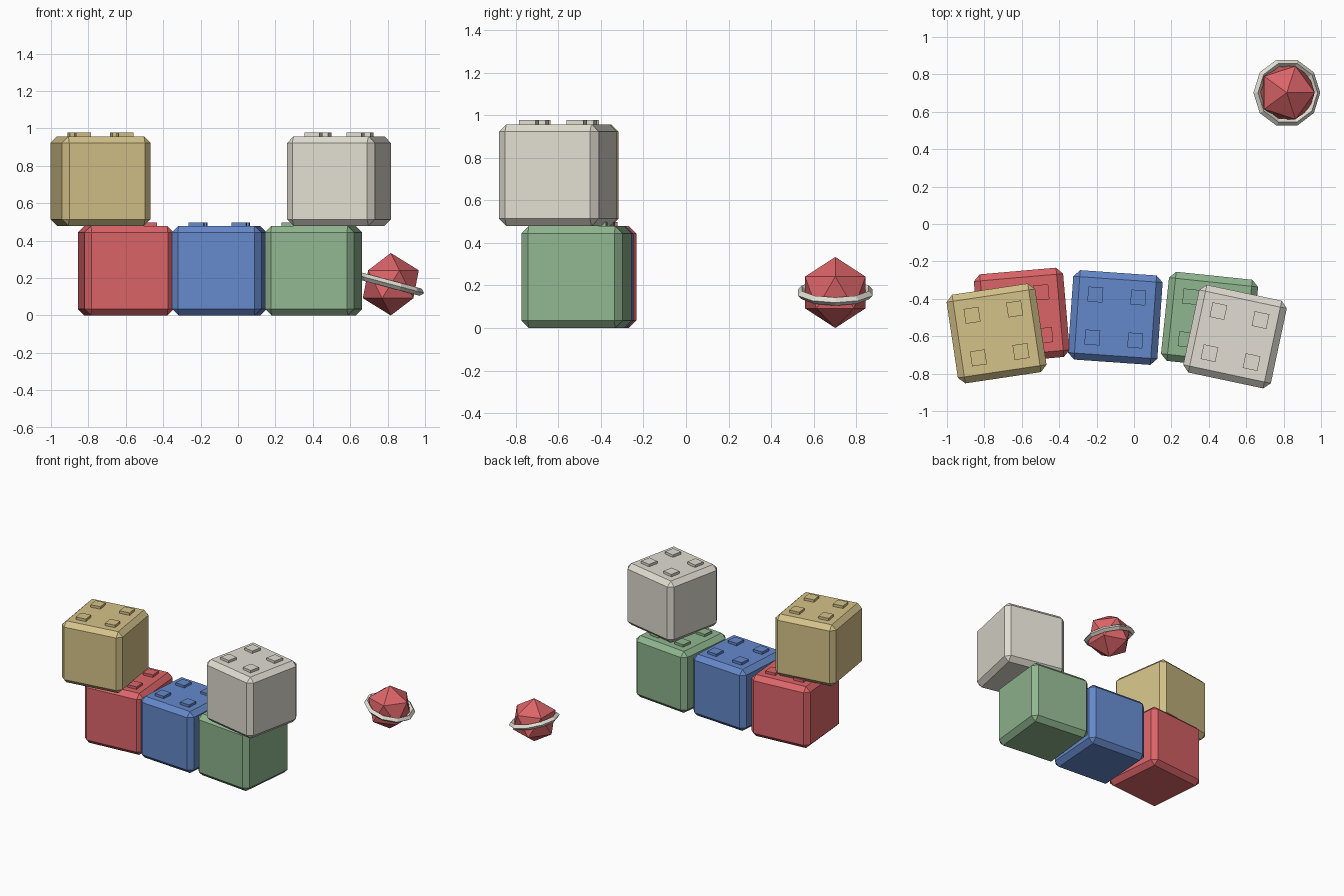
import bpy, bmesh
from math import radians
from mathutils import Matrix, Vector

if "Cube" in bpy.data.objects:
    bpy.data.objects.remove(bpy.data.objects["Cube"])

SIZE, CHAMFER = 0.479, 0.035


def material(name, rgb):
    m = bpy.data.materials.new(name)
    m.diffuse_color = (*rgb, 1)
    m.use_nodes = True
    m.node_tree.nodes["Principled BSDF"].inputs["Base Color"].default_value = m.diffuse_color
    return m


RED = material("red paint", (0.72, 0.13, 0.14))
BLUE = material("blue paint", (0.13, 0.25, 0.60))
GREEN = material("green paint", (0.28, 0.47, 0.28))
YELLOW = material("yellow paint", (0.66, 0.54, 0.25))
CREAM = material("cream paint", (0.75, 0.72, 0.64))


def add_object(name, bm, mat, loc, rot=(0, 0, 0)):
    mesh = bpy.data.meshes.new(name)
    bm.to_mesh(mesh)
    bm.free()
    mesh.materials.append(mat)
    obj = bpy.data.objects.new(name, mesh)
    obj.location, obj.rotation_euler = loc, rot
    bpy.context.collection.objects.link(obj)
    return obj


def toy_block(name, mat, x, y, level, turn):
    bm = bmesh.new()
    # chamfered cube
    bmesh.ops.create_cube(bm, size=SIZE)
    bmesh.ops.bevel(bm, geom=bm.edges[:], offset=CHAMFER, segments=1,
                    affect='EDGES')
    # four square studs on top
    for sx in (-1, 1):
        for sy in (-1, 1):
            place = Matrix.Translation((sx * 0.115, sy * 0.115, SIZE / 2))
            bmesh.ops.create_cube(bm, size=1, matrix=place @ Matrix.Diagonal((0.08, 0.08, 0.038, 1)))
    add_object(name, bm, mat, (x, y, SIZE * (level + 0.5)), (0, 0, radians(turn)))


# bottom row, then the two stacked blocks
toy_block("red_block", RED, -0.60, -0.49, 0, 5)
toy_block("blue_block", BLUE, -0.10, -0.50, 0, -4)
toy_block("green_block", GREEN, 0.404, -0.515, 0, -6)
toy_block("yellow_block", YELLOW, -0.735, -0.585, 1, 8.5)
toy_block("cream_block", CREAM, 0.54, -0.602, 1, -12)

# faceted ball
BALL = Vector((0.817, 0.702, 0.167))
bm = bmesh.new()
bmesh.ops.create_icosphere(bm, subdivisions=1, radius=0.167)
add_object("ball", bm, RED, BALL)

# tilted ring around the ball
bpy.ops.mesh.primitive_torus_add(major_segments=10, minor_segments=4,
                                 major_radius=0.165, minor_radius=0.02,
                                 location=BALL, rotation=(0, radians(15), 0))
ring = bpy.context.object
ring.name = "ball_ring"
ring.data.materials.append(CREAM)
